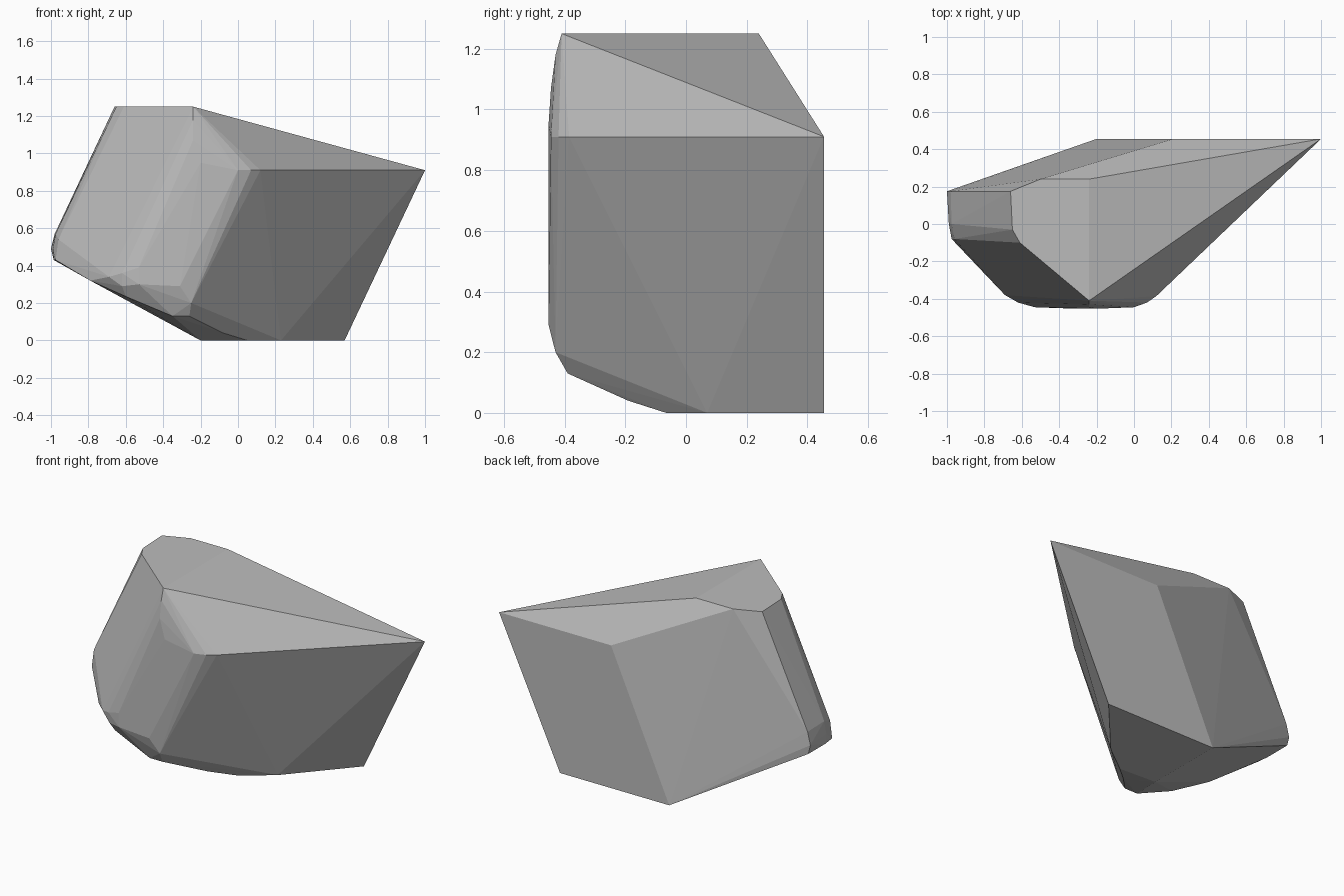
import bpy, bmesh

# Each rail is one slanted side edge of the block, given from low end to high end
rails = [
    # flat back
    [(-0.20, 0.455, 0), (0.21, 0.455, 0.91)],
    [(0.57, 0.455, 0), (1.00, 0.455, 0.91)],
    # left side
    [(-0.985, 0.175, 0.43), (-1.0, 0.175, 0.49), (-0.98, 0.175, 0.57), (-0.66, 0.175, 1.25)],
    [(-0.985, 0.0, 0.43), (-0.99, 0.0, 0.49), (-0.975, 0.0, 0.57), (-0.65, -0.03, 1.25)],
    [(-0.975, -0.08, 0.43), (-0.96, -0.08, 0.54), (-0.61, -0.10, 1.25)],
    # rounded front edges
    [(-0.60, -0.38, 0.235), (-0.69, -0.38, 0.34), (-0.24, -0.41, 1.25)],
    [(-0.79, -0.275, 0.32), (-0.62, -0.42, 0.36), (-0.24, -0.43, 1.18)],
    [(-0.62, -0.41, 0.29), (-0.53, -0.445, 0.39), (-0.24, -0.445, 1.07)],
    [(-0.53, -0.445, 0.30), (-0.20, -0.453, 0.95)],
    [(-0.31, -0.453, 0.29), (0.00, -0.445, 0.91)],
    [(-0.25, -0.43, 0.20), (0.07, -0.42, 0.91)],
    [(-0.26, -0.39, 0.13), (0.12, -0.385, 0.91)],
]
# top rear corners, bottom lip and underside
caps = [(-0.50, 0.24, 1.25), (-0.24, 0.24, 1.25),
        (-0.35, -0.39, 0.13), (-0.08, -0.19, 0.04),
        (0.05, -0.065, 0), (0.23, 0.07, 0), (-0.20, -0.05, 0)]

bm = bmesh.new()
for p in [p for rail in rails for p in rail] + caps:
    bm.verts.new(p)
hull = bmesh.ops.convex_hull(bm, input=bm.verts[:])
loose = [v for v in bm.verts if not v.link_faces]
bmesh.ops.delete(bm, geom=loose, context='VERTS')
# merge nearly coplanar triangles into clean flat faces
bmesh.ops.dissolve_limit(bm, angle_limit=0.01, verts=bm.verts[:], edges=bm.edges[:])
bmesh.ops.recalc_face_normals(bm, faces=bm.faces[:])

mesh = bpy.data.meshes.new("rock")
bm.to_mesh(mesh)
bm.free()
rock = bpy.data.objects.new("rock", mesh)
bpy.context.collection.objects.link(rock)

# stone colour
stone = bpy.data.materials.new("stone grey")
stone.diffuse_color = (0.5, 0.5, 0.5, 1)
mesh.materials.append(stone)
